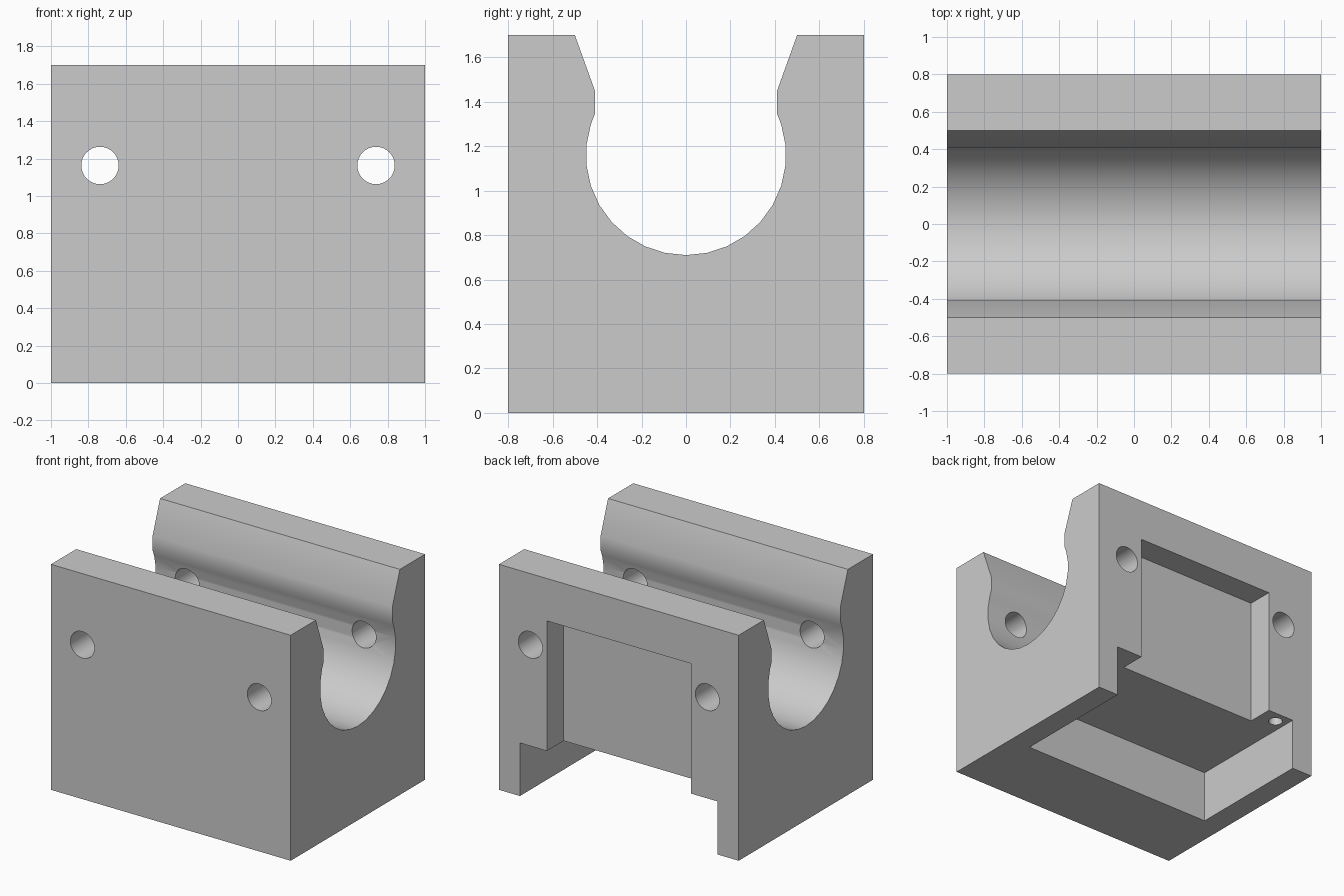
import bpy, bmesh, math
from mathutils import Matrix

if "Cube" in bpy.data.objects:
    bpy.data.objects.remove(bpy.data.objects["Cube"], do_unlink=True)

# Material
grey = bpy.data.materials.new("plain grey")
grey.use_nodes = True
colour = (0.6, 0.6, 0.6, 1)
grey.diffuse_color = colour
grey.node_tree.nodes["Principled BSDF"].inputs["Base Color"].default_value = colour


def make_object(name, bm):
    bmesh.ops.recalc_face_normals(bm, faces=bm.faces)
    mesh = bpy.data.meshes.new(name)
    bm.to_mesh(mesh)
    bm.free()
    obj = bpy.data.objects.new(name, mesh)
    mesh.materials.append(grey)
    bpy.context.collection.objects.link(obj)
    return obj


def box(name, low, high):
    bm = bmesh.new()
    size = [h - l for l, h in zip(low, high)]
    centre = [(h + l) / 2 for l, h in zip(low, high)]
    place = Matrix.Translation(centre) @ Matrix.Diagonal((*size, 1))
    bmesh.ops.create_cube(bm, size=1, matrix=place)
    return make_object(name, bm)


def cylinder(name, centre, radius, depth, turn=0):
    bm = bmesh.new()
    place = Matrix.Translation(centre) @ Matrix.Rotation(turn, 4, "X")
    bmesh.ops.create_cone(bm, cap_ends=True, segments=32, radius1=radius,
                          radius2=radius, depth=depth, matrix=place)
    return make_object(name, bm)


# Block profile: outer corners, flared mouth, neck, round channel
bore_z, bore_r, step = 1.16, 0.45, math.radians(12)
half = [(0.8, 0), (0.8, 1.7), (0.5, 1.7), (0.41, 1.45), (0.41, 1.345)]
half += [(bore_r * math.sin(k * step), bore_z - bore_r * math.cos(k * step))
         for k in range(9, 0, -1)]
profile = half + [(0, bore_z - bore_r)] + [(-y, z) for y, z in reversed(half)]

bm = bmesh.new()
face = bm.faces.new([bm.verts.new((-1, y, z)) for y, z in profile])
ext = bmesh.ops.extrude_face_region(bm, geom=[face])
bmesh.ops.translate(bm, vec=(2, 0, 0),
                    verts=[v for v in ext["geom"] if isinstance(v, bmesh.types.BMVert)])
block = make_object("clamp_block", bm)

# Cutters: base recess, rear recess, cross holes and small blind hole
cutters = [
    box("base_recess", (-0.825, -0.19, -0.1), (0.825, 0.9, 0.4)),
    box("rear_recess", (-0.6, 0.6, 0.3), (0.6, 0.9, 1.38)),
    cylinder("small_hole", (-0.74, 0.707, 0.5), 0.05, 0.4),
]
for side in (-1, 1):
    cutters.append(cylinder("cross_hole", (side * 0.738, 0, 1.163), 0.1, 2, math.pi / 2))

bpy.ops.object.select_all(action="DESELECT")
block.select_set(True)
bpy.context.view_layer.objects.active = block
for cutter in cutters:
    cutter.hide_render = True
    mod = block.modifiers.new(cutter.name, "BOOLEAN")
    mod.operation = "DIFFERENCE"
    mod.solver = "EXACT"
    mod.object = cutter
    bpy.ops.object.modifier_apply(modifier=mod.name)
    bpy.data.objects.remove(cutter, do_unlink=True)

bpy.ops.object.shade_smooth_by_angle(angle=math.radians(30))
